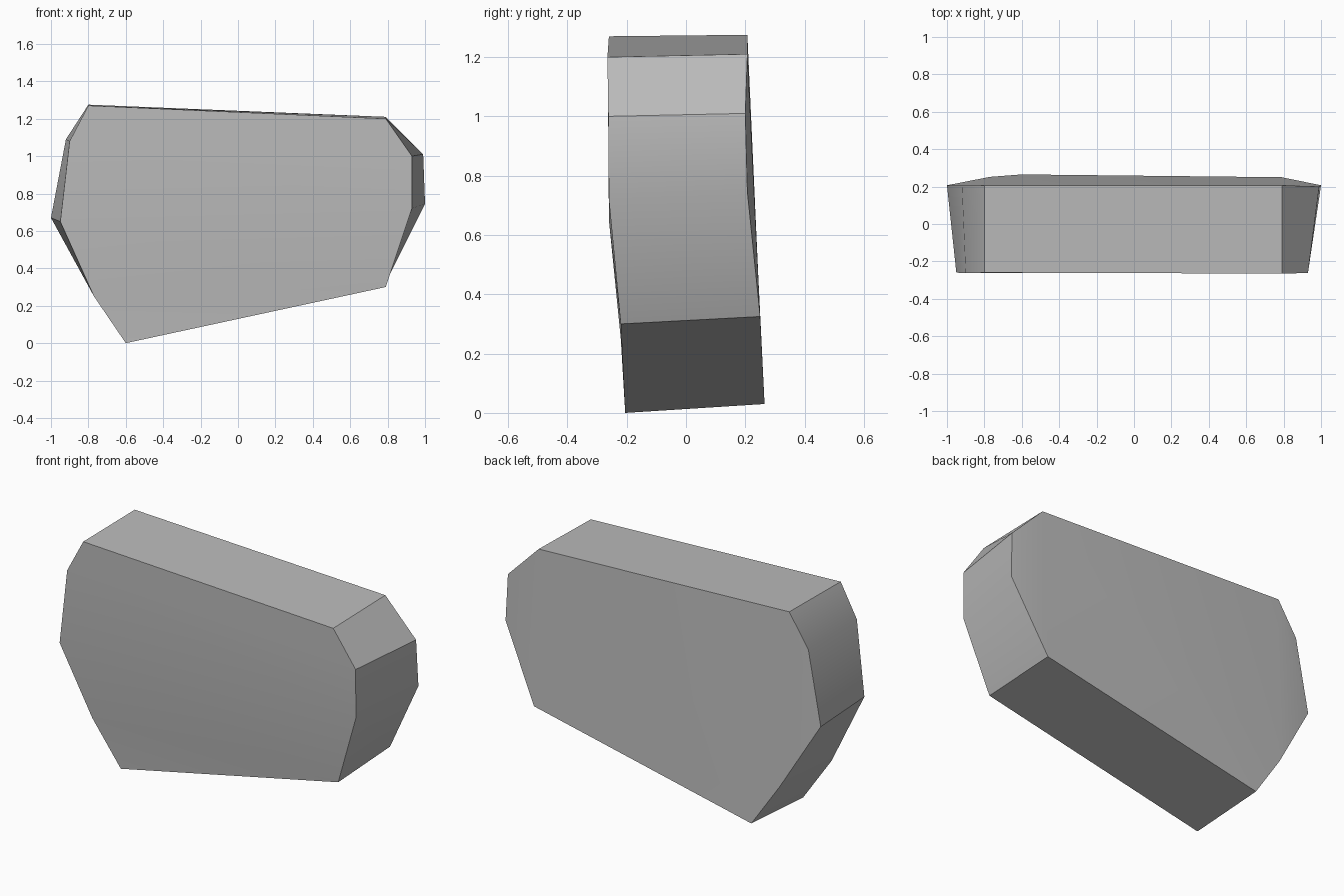
import bpy
import bmesh
import math

cube = bpy.data.objects.get("Cube")
if cube:
    bpy.data.objects.remove(cube, do_unlink=True)

# Stone colour
stone = bpy.data.materials.new("stone_grey")
stone.use_nodes = True
grey = (0.5, 0.5, 0.5, 1)
stone.diffuse_color = grey
stone.node_tree.nodes["Principled BSDF"].inputs["Base Color"].default_value = grey

# Front and back outlines, clockwise from the upper left corner
front = [(-.8, -.26, 1.27), (.79, -.265, 1.2), (.93, -.262, 1), (.93, -.26, .72),
         (.79, -.22, .3), (-.6, -.205, 0), (-.77, -.22, .25), (-.95, -.26, .65),
         (-.9, -.263, 1.08)]
back = [(-.8, .207, 1.275), (.79, .207, 1.21), (.99, .2, 1.01), (1, .207, .745),
        (.79, .25, .325), (-.6, .265, .03), (-.77, .252, .28), (-1, .207, .67),
        (-.92, .205, 1.09)]

bm = bmesh.new()
f = [bm.verts.new(p) for p in front]
b = [bm.verts.new(p) for p in back]

# Rim between the outlines
count = len(f)
for i in range(count):
    j = (i + 1) % count
    bm.faces.new((f[i], f[j], b[j], b[i]))

# Front folds across, back folds near each end
for fold in ((0, 1, 2, 8), (8, 2, 3, 7), (7, 3, 4, 6), (6, 4, 5)):
    bm.faces.new([f[i] for i in fold])
for fold in ((0, 1, 4, 5, 6), (1, 2, 3, 4), (0, 6, 7, 8)):
    bm.faces.new([b[i] for i in fold])
bmesh.ops.recalc_face_normals(bm, faces=bm.faces)

mesh = bpy.data.meshes.new("stone_slab")
bm.to_mesh(mesh)
bm.free()
mesh.materials.append(stone)
slab = bpy.data.objects.new("stone_slab", mesh)
bpy.context.collection.objects.link(slab)

# Soft folds, sharp corners
bpy.context.view_layer.objects.active = slab
slab.select_set(True)
bpy.ops.object.shade_smooth_by_angle(angle=math.radians(30))
